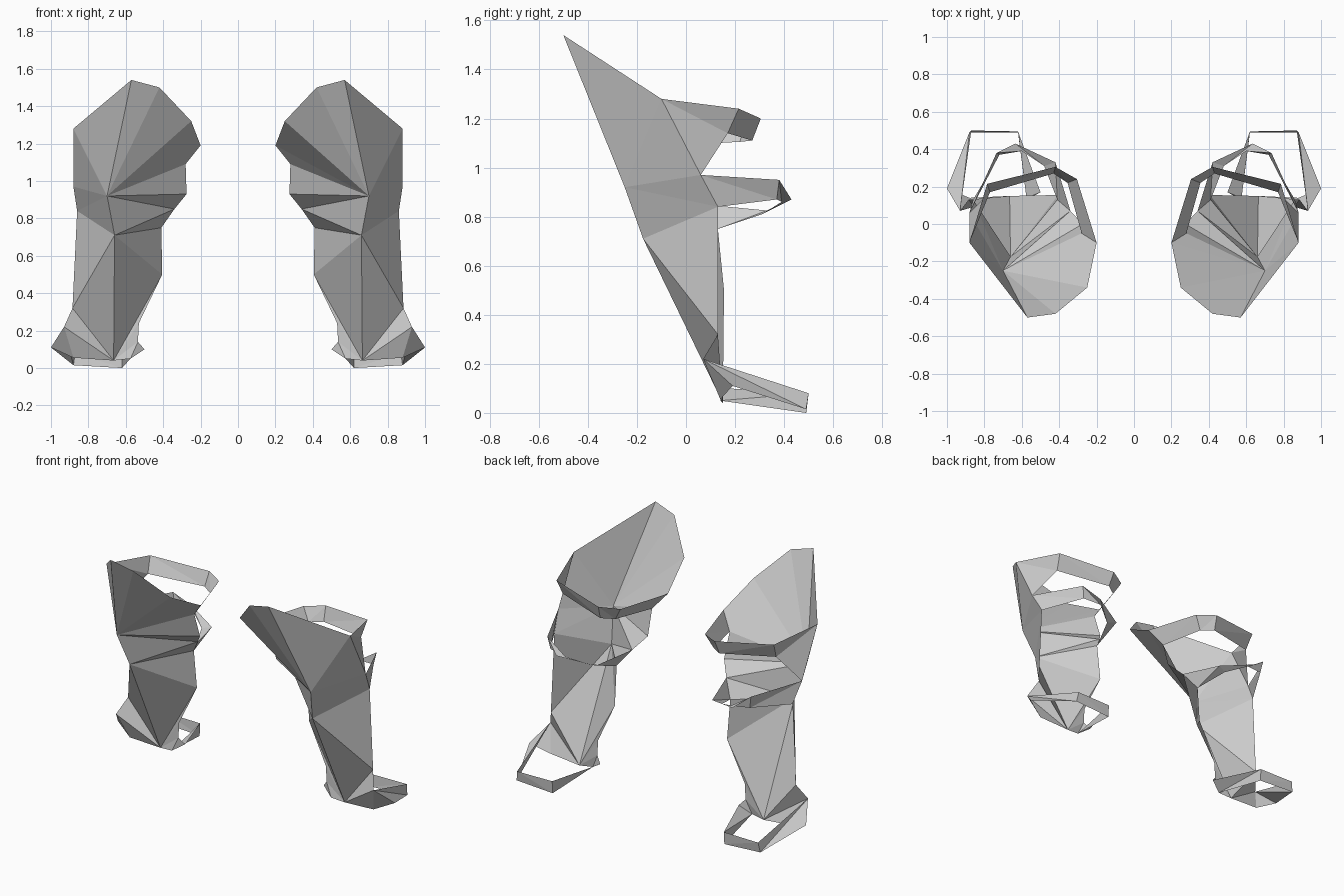
import bpy

if "Cube" in bpy.data.objects:
    bpy.data.objects.remove(bpy.data.objects["Cube"])

metal = bpy.data.materials.new("plain grey")
metal.diffuse_color = (0.6, 0.6, 0.6, 1)
metal.use_nodes = True
metal.node_tree.nodes["Principled BSDF"].inputs["Base Color"].default_value = metal.diffuse_color


def sheet(name, verts, faces):
    """Thin flat-shaded sheet on the right leg, mirrored to the left leg."""
    mesh = bpy.data.meshes.new(name)
    mesh.from_pydata(verts, [], faces)
    mesh.materials.append(metal)
    obj = bpy.data.objects.new(name, mesh)
    bpy.context.collection.objects.link(obj)
    obj.modifiers.new("Mirror", 'MIRROR').use_axis[0] = True
    return obj


def strap(name, pairs):
    """Band made from (upper, lower) point pairs, split into flat triangles."""
    verts = [p for pair in pairs for p in pair]
    faces = []
    for i in range(0, len(verts) - 2, 2):
        faces += [(i, i + 3, i + 1), (i, i + 2, i + 3)]
    return sheet(name, verts, faces)


def fan(centre, rim):
    return [(centre, a, b) for a, b in zip(rim, rim[1:])]


# Shin plate: centre ridge, outer edge and inner edge, each from top to bottom
ridge = [(.57, -.50, 1.54), (.70, -.25, .92), (.66, -.175, .71), (.665, .15, .04)]
outer = [(.88, -.10, 1.28), (.88, .06, .97), (.86, .13, .84),
         (.885, .13, .32), (.93, .07, .22), (.88, .14, .055)]
inner = [(.42, -.48, 1.50), (.25, -.34, 1.32), (.20, -.10, 1.19),
         (.28, -.05, 1.09), (.275, 0, .93), (.34, .07, .85), (.41, .13, .75),
         (.405, .155, .50), (.53, .15, .24), (.535, .15, .14), (.575, .14, .05)]
O, I = len(ridge), len(ridge) + len(outer)
faces = fan(1, [0, O, O + 1, O + 2, 2])             # outer knee
faces += fan(2, [O + 2, O + 3, 3])                  # outer shin
faces += fan(3, [O + 3, O + 4, O + 5])              # outer ankle
faces += fan(1, [2] + [I + k for k in (5, 4, 3, 2, 1, 0)] + [0])  # inner knee
faces += fan(2, [3, I + 7, I + 6, I + 5])           # inner shin
faces += fan(3, [I + 10, I + 9, I + 8, I + 7])      # inner ankle
sheet("shin_plate", ridge + outer + inner, faces)

# Knee strap
strap("knee_strap", [(outer[0], outer[1]),
                     ((.785, .215, 1.24), (.77, .17, 1.14)),
                     ((.42, .305, 1.20), (.43, .27, 1.11)),
                     ((.305, .24, 1.19), (.355, .22, 1.105)),
                     (inner[2], inner[3])])

# Calf strap
strap("calf_strap", [(outer[1], outer[2]),
                     ((.735, .38, .95), (.72, .37, .87)),
                     ((.635, .43, .87), (.60, .39, .86)),
                     ((.42, .33, .825), (.48, .31, .81)),
                     (inner[5], inner[6])])

# Foot strap with its small side flaps
out_tip, in_tip = (1.0, .19, .11), (.50, .17, .10)
strap("foot_strap", [(outer[4], out_tip),
                     ((.87, .50, .08), (.88, .49, .015)),
                     ((.62, .495, .08), (.62, .49, 0)),
                     (in_tip, inner[10])])
sheet("outer_flap", [outer[4], out_tip, outer[5]], [(0, 2, 1)])
sheet("inner_flap", [inner[9], in_tip, inner[10]], [(0, 1, 2)])
